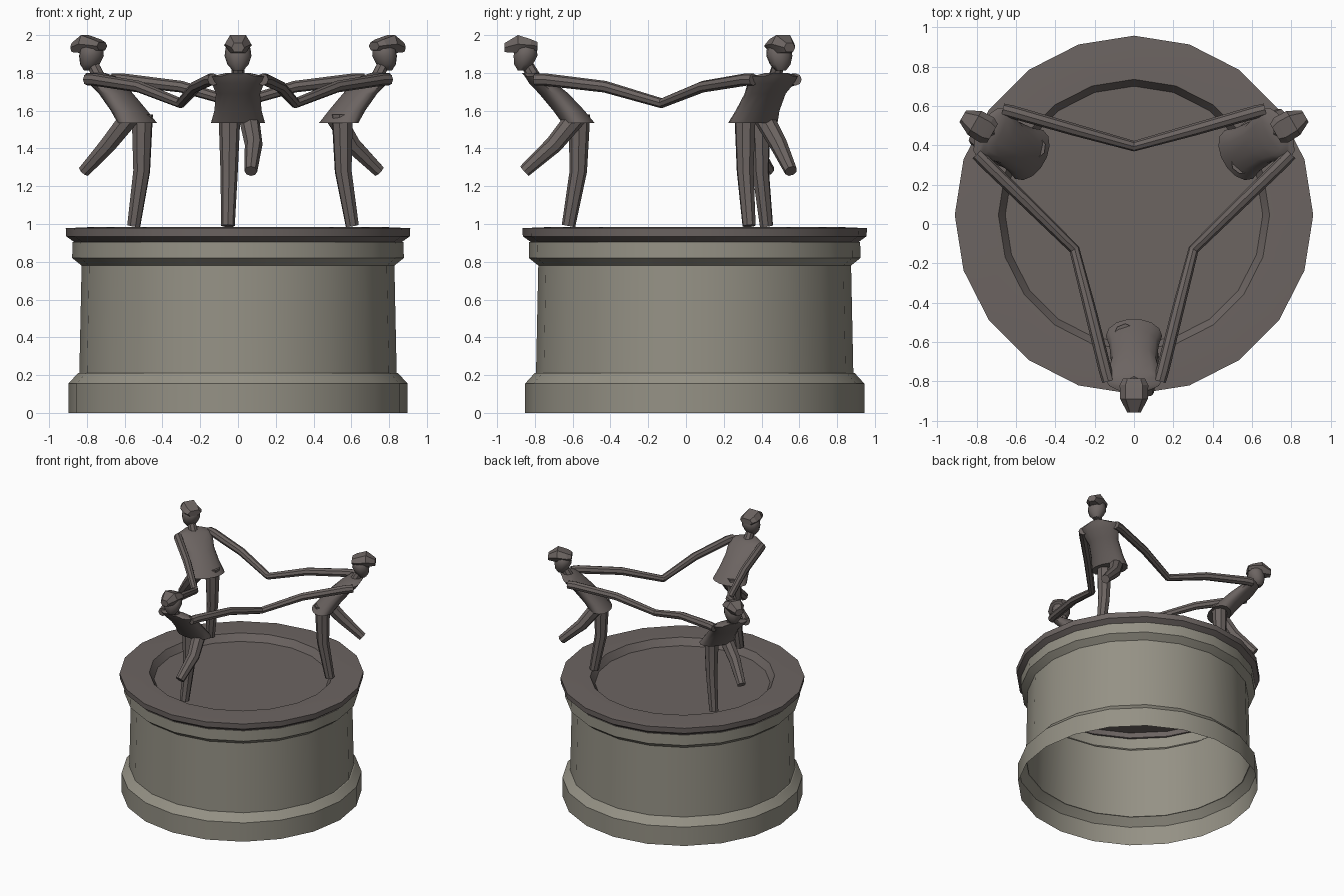
import bpy, bmesh, math
from mathutils import Vector

if "Cube" in bpy.data.objects:
    bpy.data.objects.remove(bpy.data.objects["Cube"])

CENTRE = Vector((0, 0.046, 0))


def material(name, rgb):
    m = bpy.data.materials.new(name)
    m.use_nodes = True
    m.diffuse_color = (*rgb, 1)
    m.node_tree.nodes["Principled BSDF"].inputs["Base Color"].default_value = (*rgb, 1)
    return m


BRONZE = material("dark bronze", (0.15, 0.128, 0.121))
STONE = material("grey stone", (0.30, 0.285, 0.235))


def loft(name, rings, mats, turn=0.0, cap_start=True, smooth=35):
    """Skin a list of equal-sized point rings around the pedestal axis."""
    bm = bmesh.new()
    loops = [[bm.verts.new(Vector(p)) for p in ring] for ring in rings]
    n = len(loops[0])
    for low, high in zip(loops, loops[1:]):
        for k in range(n):
            j = (k + 1) % n
            bm.faces.new((low[k], low[j], high[j], high[k]))
    bm.faces.new(loops[-1])
    if cap_start:
        bm.faces.new(loops[0][::-1])
    mesh = bpy.data.meshes.new(name)
    bm.to_mesh(mesh)
    bm.free()
    for m in mats:
        mesh.materials.append(m)
    obj = bpy.data.objects.new(name, mesh)
    bpy.context.collection.objects.link(obj)
    obj.location = CENTRE
    obj.rotation_euler.z = turn
    bpy.ops.object.select_all(action="DESELECT")
    obj.select_set(True)
    bpy.context.view_layer.objects.active = obj
    bpy.ops.object.shade_smooth_by_angle(angle=math.radians(smooth))
    return obj


def ring(centre, a, b, sides, axis=Vector((0, 0, 1)), start=0.0):
    v = axis.cross(Vector((1, 0, 0))).normalized()
    u = v.cross(axis).normalized()
    angles = [start + math.tau * k / sides for k in range(sides)]
    return [Vector(centre) + u * a * math.cos(t) + v * b * math.sin(t) for t in angles]


def tube(name, points, radii, turn, sides=8):
    """Tapered limb that follows a short path."""
    pts = [Vector(p) - CENTRE for p in points]
    rings = []
    for i, (p, r) in enumerate(zip(pts, radii)):
        axis = (pts[min(i + 1, len(pts) - 1)] - pts[max(i - 1, 0)]).normalized()
        rings.append(ring(p, r, r, sides, axis))
    return loft(name, rings, [BRONZE], turn)


def stack(name, rows, turn, sides):
    """Level ellipses given as (y, z, half width, half depth)."""
    rings = [ring(Vector((0, y, z)) - CENTRE, a, b, sides) for y, z, a, b in rows]
    return loft(name, rings, [BRONZE], turn, smooth=50)


# Pedestal: an open-bottomed turned shell with a bronze rim and sunken floor
profile = [(0.898, 0), (0.898, 0.155), (0.848, 0.21), (0.84, 0.212), (0.828, 0.78),
           (0.878, 0.82), (0.876, 0.905), (0.868, 0.905), (0.91, 0.935), (0.912, 0.978),
           (0.77, 0.984), (0.69, 0.984), (0.655, 0.93)]
pedestal = loft("pedestal", [ring((0, 0, z), r, r, 20, start=math.pi / 2) for r, z in profile],
                [STONE, BRONZE], cap_start=False, smooth=25)
for face in pedestal.data.polygons:
    face.material_index = int(face.center.z > 0.9)

# Three identical dancers spaced evenly round the rim
for i in range(3):
    turn = i * math.tau / 3
    tag = ("front", "left", "right")[i] + "_dancer_"

    stack(tag + "coat", [(-0.57, 1.535, 0.143, 0.088), (-0.62, 1.60, 0.125, 0.085),
                         (-0.70, 1.69, 0.117, 0.08), (-0.76, 1.745, 0.138, 0.072),
                         (-0.80, 1.782, 0.14, 0.055), (-0.825, 1.80, 0.06, 0.045)], turn, 14)
    tube(tag + "neck", [(0, -0.80, 1.77), (0, -0.845, 1.85)], [0.036, 0.032], turn)
    stack(tag + "head", [(-0.865, 1.812, 0.028, 0.026), (-0.86, 1.845, 0.056, 0.052),
                         (-0.85, 1.89, 0.071, 0.066), (-0.847, 1.93, 0.066, 0.062),
                         (-0.847, 1.96, 0.04, 0.04)], turn, 10)

    # Cap: six-sided sections running from the back to the narrow peak
    sections = []
    for y, w, low, high in [(-0.785, 0.055, 1.92, 1.963), (-0.82, 0.073, 1.915, 1.978),
                            (-0.89, 0.07, 1.905, 2.0), (-0.96, 0.034, 1.91, 1.958)]:
        mid = (low + high) / 2
        outline = [(w, mid), (w * 0.6, low), (-w * 0.6, low),
                   (-w, mid), (-w * 0.6, high), (w * 0.6, high)]
        sections.append([Vector((x, y, z)) - CENTRE for x, z in outline[::-1]])
    cap = loft(tag + "cap", sections, [BRONZE], turn, smooth=20)
    bm = bmesh.new()
    bm.from_mesh(cap.data)
    bmesh.ops.recalc_face_normals(bm, faces=bm.faces)
    bm.to_mesh(cap.data)
    bm.free()

    # Arms sweep back to meet the neighbours' hands
    for side, word in ((1, "left"), (-1, "right")):
        tube(tag + word + "_arm", [(side * 0.13, -0.80, 1.765), (side * 0.145, -0.75, 1.765),
                                   (side * 0.225, -0.43, 1.727), (side * 0.304, -0.125, 1.638)],
             [0.032, 0.033, 0.031, 0.026], turn)

    # One planted leg and one kicked outward
    tube(tag + "standing_leg", [(-0.045, -0.565, 1.58), (-0.047, -0.57, 1.28),
                                (-0.053, -0.622, 0.99)], [0.058, 0.046, 0.036], turn)
    tube(tag + "kicked_leg", [(0.055, -0.57, 1.58), (0.083, -0.70, 1.42),
                              (0.068, -0.855, 1.28)], [0.055, 0.047, 0.034], turn)
